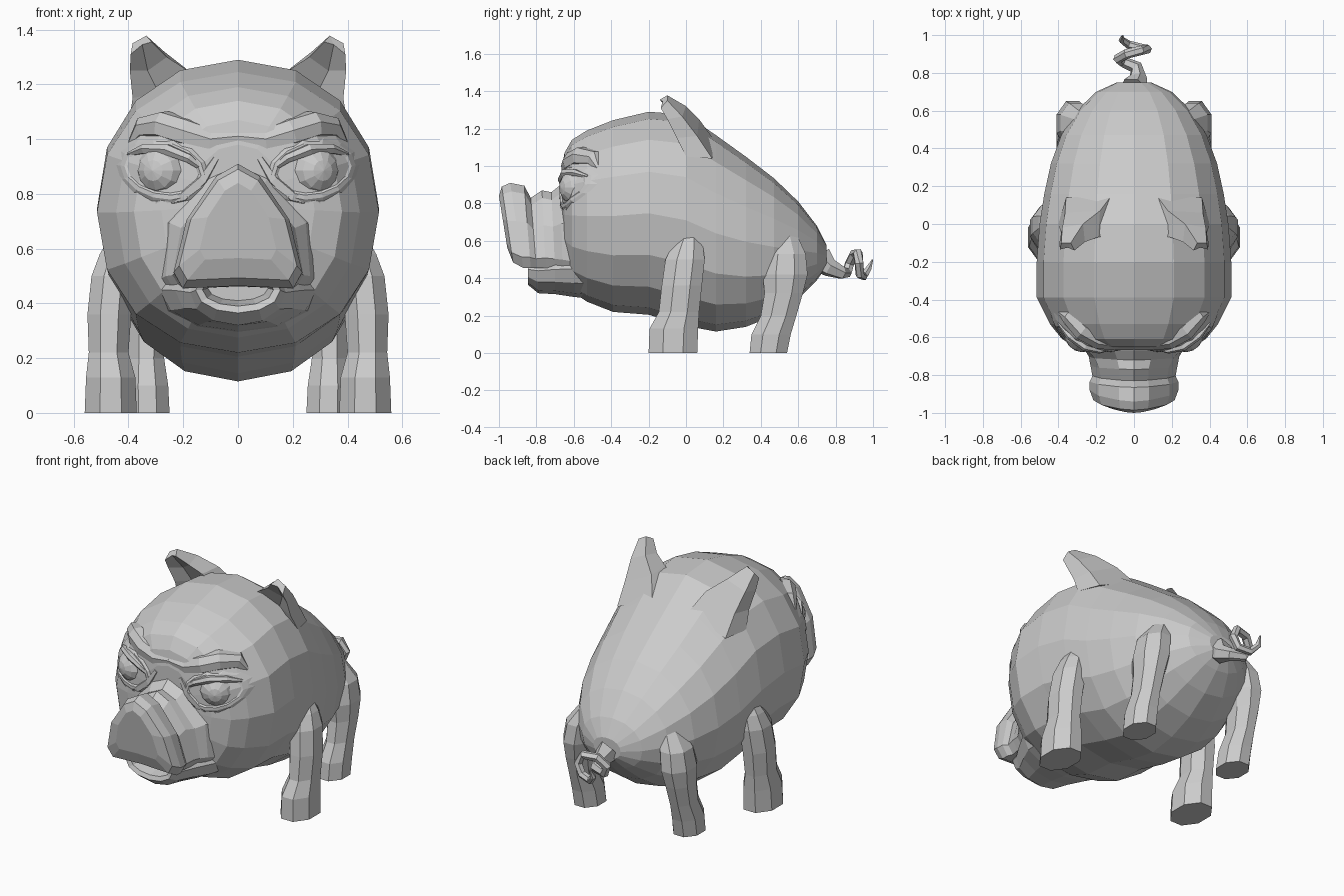
import bpy
from math import sin, cos, pi, copysign
from mathutils import Vector
from mathutils.bvhtree import BVHTree
import bmesh


def loft(name, rings, mirror=False, caps=True):
    """Skin a list of equal-length rings into a flat-shaded mesh."""
    bm = bmesh.new()
    vs = [[bm.verts.new(p) for p in r] for r in rings]
    n = len(rings[0])
    for a, b in zip(vs, vs[1:]):
        for i in range(n):
            j = (i + 1) % n
            bm.faces.new((a[i], a[j], b[j], b[i]))
    if caps:
        bm.faces.new(vs[0])
        bm.faces.new(vs[-1])
    bmesh.ops.recalc_face_normals(bm, faces=bm.faces)
    bmesh.ops.triangulate(bm, faces=[f for f in bm.faces if len(f.verts) > 4])
    me = bpy.data.meshes.new(name)
    bm.to_mesh(me)
    bm.free()
    ob = bpy.data.objects.new(name, me)
    bpy.context.collection.objects.link(ob)
    if mirror:
        ob.modifiers.new("mirror", 'MIRROR').use_mirror_merge = False
    return ob


def oval(y, zb, zt, w, n=16, e=0.93):
    """Upright, slightly squared oval ring across the body."""
    c, h = (zb + zt) / 2, (zt - zb) / 2
    sq = lambda v: copysign(abs(v) ** e, v)
    return [(w * sq(sin(2 * pi * i / n)), y, c + h * sq(cos(2 * pi * i / n))) for i in range(n)]


def tube(name, pts, radii, n=6, mirror=False):
    """Tapered tube along a path."""
    pts = [Vector(p) for p in pts]
    nrm, rings = Vector((0.1, 0.2, 1)), []
    for i, p in enumerate(pts):
        t = (pts[min(i + 1, len(pts) - 1)] - pts[max(i - 1, 0)]).normalized()
        nrm = (nrm - t * nrm.dot(t)).normalized()
        b = t.cross(nrm)
        rings.append([p + radii[i] * (nrm * cos(2 * pi * k / n) + b * sin(2 * pi * k / n))
                      for k in range(n)])
    return loft(name, rings, mirror)


def leg(name, stations):
    """Octagonal leg from (z, x inner, x outer, y front, y back) stations."""
    rings = []
    for z, x0, x1, y0, y1 in stations:
        k = 0.5 / cos(pi / 8)
        rings.append([((x0 + x1) / 2 + (x1 - x0) * k * cos(pi / 8 + i * pi / 4),
                       (y0 + y1) / 2 + (y1 - y0) * k * sin(pi / 8 + i * pi / 4), z)
                      for i in range(8)])
    return loft(name, rings, True)


# Body and head: y, bottom, top, half width
body = loft("body", [oval(*s) for s in [
    (-0.665, 0.52, 0.98, 0.17), (-0.65, 0.41, 1.07, 0.28), (-0.61, 0.33, 1.14, 0.38),
    (-0.53, 0.275, 1.19, 0.445), (-0.39, 0.22, 1.245, 0.515), (-0.2, 0.205, 1.29, 0.515),
    (0.0, 0.145, 1.275, 0.50), (0.16, 0.115, 1.165, 0.475), (0.32, 0.14, 1.05, 0.44),
    (0.47, 0.2, 0.935, 0.385), (0.6, 0.29, 0.81, 0.305), (0.7, 0.39, 0.68, 0.20),
    (0.75, 0.46, 0.58, 0.09)]])
bvh = BVHTree.FromPolygons([v.co for v in body.data.vertices],
                           [p.vertices for p in body.data.polygons])


def on_face(x, z, out=0.0):
    """Point on the front of the head, pushed forward by out."""
    hit = bvh.ray_cast(Vector((x, -3, z)), Vector((0, 1, 0)))[0]
    return Vector((x, (hit.y if hit else -0.45) - out, z))


# Snout: y at top, y at bottom, bottom, top, half width, bottom narrowing
def snout_ring(yt, yb, zb, zt, w, b):
    half = [(0, 1), (0.34, 0.90), (0.8, 0.55), (b, 0.13), (0.86 * b, 0)]
    pts = half + [(0, 0.02)] + [(-x, z) for x, z in half[:0:-1]]
    return [(w * x, yb + (yt - yb) * z, zb + (zt - zb) * z) for x, z in pts]


loft("snout", [snout_ring(*s) for s in [
    (-0.61, -0.59, 0.42, 0.93, 0.36, 0.80), (-0.67, -0.66, 0.44, 0.90, 0.31, 0.85),
    (-0.72, -0.70, 0.45, 0.86, 0.26, 0.92), (-0.77, -0.75, 0.455, 0.87, 0.23, 1),
    (-0.83, -0.80, 0.455, 0.83, 0.22, 1), (-0.865, -0.83, 0.455, 0.895, 0.235, 1),
    (-0.94, -0.87, 0.455, 0.91, 0.235, 1), (-0.985, -0.925, 0.485, 0.89, 0.215, 1),
    (-1.0, -0.955, 0.56, 0.84, 0.14, 1)]])

# Lower jaw and lip with a hollow mouth
loft("lower_lip", [oval(*s, n=12, e=1.0) for s in [
    (-0.50, 0.29, 0.60, 0.30), (-0.60, 0.30, 0.60, 0.285), (-0.70, 0.315, 0.58, 0.23),
    (-0.79, 0.32, 0.56, 0.175), (-0.845, 0.365, 0.53, 0.155), (-0.835, 0.39, 0.51, 0.13),
    (-0.74, 0.41, 0.50, 0.11)]])


# Eye sockets: almond rings laid on the face
def almond(sx, sz, out, n=14):
    return [on_face(0.275 + sx * cos(2 * pi * i / n),
                    0.885 + sz * sin(2 * pi * i / n) + 0.12 * sx * cos(2 * pi * i / n), out)
            for i in range(n)]


loft("eye_socket", [almond(0.175, 0.125, -0.004), almond(0.155, 0.105, 0.01),
                    almond(0.14, 0.088, 0.01), almond(0.13, 0.08, 0.003)], True, caps=False)

# Eyeballs
for side, tag in ((1, "right"), (-1, "left")):
    p = on_face(0.27, 0.885, -0.065)
    bpy.ops.mesh.primitive_uv_sphere_add(segments=12, ring_count=8, radius=0.1,
                                         location=(side * p.x, p.y, p.z),
                                         rotation=(pi / 2, 0, side * 0.45))
    bpy.context.object.name = tag + "_eyeball"

# Upper eyelids and heavy brows
tube("eyelid", [on_face(x, z, o) for x, z, o in
                [(0.12, 0.885, -0.005), (0.18, 0.93, 0.012), (0.26, 0.962, 0.02),
                 (0.34, 0.965, 0.015), (0.40, 0.945, 0.0)]],
     [0.008, 0.018, 0.022, 0.02, 0.008], mirror=True)
tube("brow", [on_face(x, z, o) for x, z, o in
              [(0.0, 1.0, -0.05), (0.1, 0.99, -0.045), (0.19, 1.02, -0.035), (0.27, 1.045, -0.035),
               (0.34, 1.035, -0.045), (0.395, 0.98, -0.03)]],
     [0.055, 0.056, 0.06, 0.06, 0.05, 0.012], n=8, mirror=True)

# Creases from the inner eye to the snout
tube("cheek_crease", [on_face(x, z, -0.008) for x, z in
                      [(0.08, 0.93), (0.13, 0.85), (0.2, 0.79), (0.3, 0.765)]],
     [0.015, 0.024, 0.024, 0.01], n=5, mirror=True)

# Ears: base, middle and tip rings with a cupped front
loft("ear", [
    [(0.14, -0.06, 1.22), (0.28, -0.01, 1.10), (0.40, 0.0, 1.05), (0.36, 0.14, 1.04), (0.12, 0.15, 1.14)],
    [(0.19, -0.07, 1.255), (0.29, -0.02, 1.17), (0.385, -0.05, 1.15), (0.365, 0.06, 1.16), (0.18, 0.07, 1.25)],
    [(0.26, -0.095, 1.30), (0.33, -0.05, 1.25), (0.395, -0.10, 1.25), (0.38, -0.02, 1.265), (0.27, 0.0, 1.32)],
    [(0.315, -0.14, 1.355), (0.35, -0.125, 1.345), (0.392, -0.135, 1.31), (0.385, -0.10, 1.35), (0.335, -0.10, 1.378)]],
    True)

# Legs
leg("front_leg", [(0, 0.37, 0.56, -0.2, 0.06), (0.13, 0.375, 0.555, -0.195, 0.065),
                  (0.22, 0.40, 0.545, -0.145, 0.07), (0.36, 0.39, 0.55, -0.13, 0.085),
                  (0.5, 0.38, 0.535, -0.11, 0.1), (0.58, 0.37, 0.505, -0.07, 0.09),
                  (0.64, 0.37, 0.47, -0.03, 0.07)])
leg("hind_leg", [(0, 0.25, 0.41, 0.34, 0.54), (0.1, 0.255, 0.41, 0.35, 0.56),
                 (0.2, 0.27, 0.40, 0.40, 0.59), (0.32, 0.26, 0.405, 0.42, 0.625),
                 (0.42, 0.24, 0.41, 0.41, 0.65), (0.53, 0.23, 0.39, 0.43, 0.64),
                 (0.64, 0.20, 0.31, 0.46, 0.59)])

# Curly tail
tube("tail", [(0, 0.72, 0.50), (0.02, 0.77, 0.455), (0.01, 0.83, 0.43), (-0.06, 0.86, 0.43),
              (-0.085, 0.875, 0.48), (-0.04, 0.90, 0.53), (0.04, 0.92, 0.535), (0.07, 0.925, 0.48),
              (0.04, 0.93, 0.42), (-0.03, 0.95, 0.41), (-0.065, 0.975, 0.45), (-0.06, 0.998, 0.50)],
     [0.075, 0.05, 0.036, 0.028, 0.026, 0.026, 0.025, 0.025, 0.024, 0.022, 0.018, 0.004])
